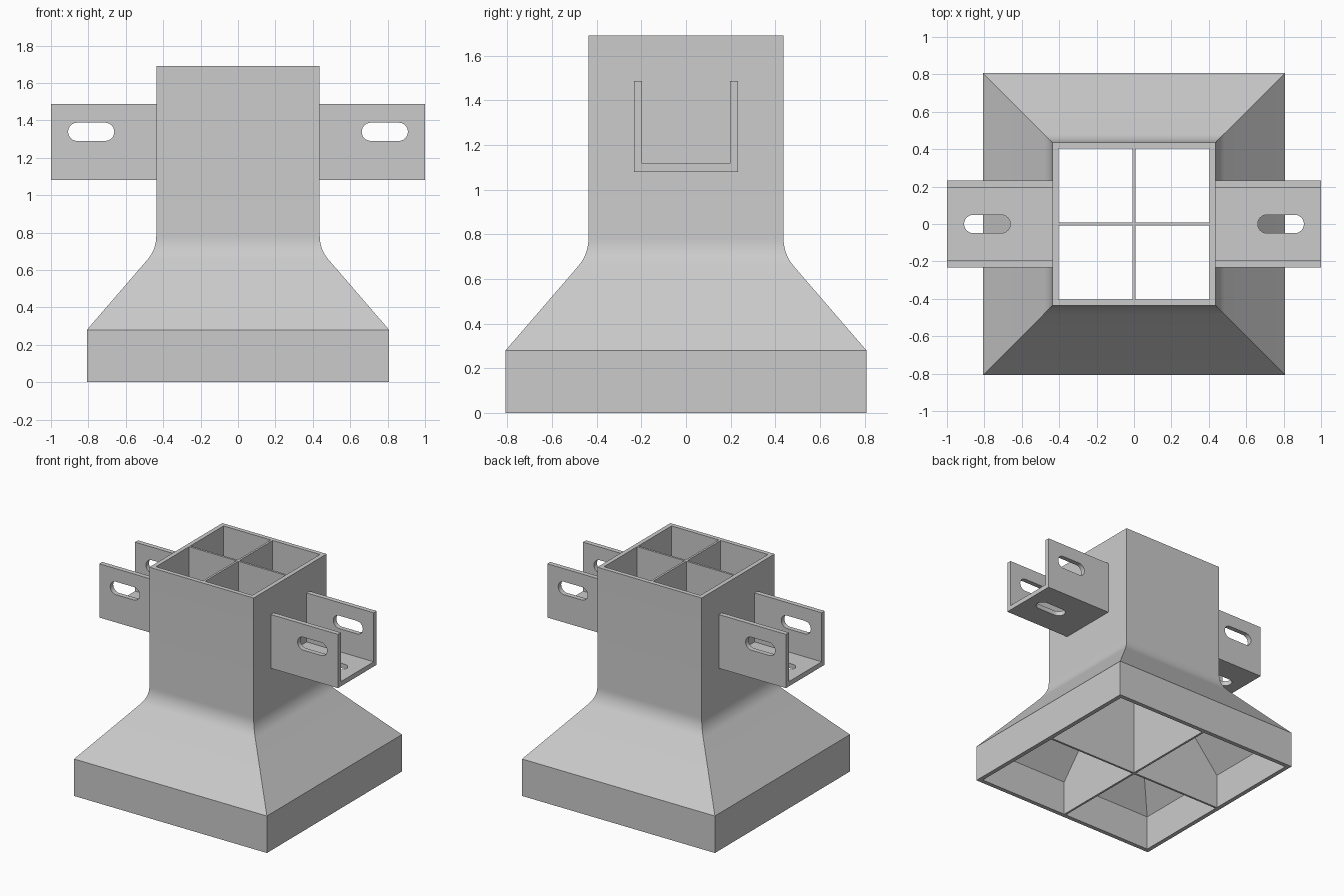
import bpy, bmesh, math

if "Cube" in bpy.data.objects:
    bpy.data.objects.remove(bpy.data.objects["Cube"])

HALF_POST, HALF_BASE, WALL = 0.437, 0.808, 0.033
TOP, SKIRT_TOP, NECK = 1.69, 0.28, 0.71
RIB = 0.016


def finish(name, bm, angle=20):
    bmesh.ops.recalc_face_normals(bm, faces=bm.faces)
    mesh = bpy.data.meshes.new(name)
    bm.to_mesh(mesh)
    bm.free()
    ob = bpy.data.objects.new(name, mesh)
    bpy.context.collection.objects.link(ob)
    bpy.ops.object.select_all(action='DESELECT')
    ob.select_set(True)
    bpy.context.view_layer.objects.active = ob
    bpy.ops.object.shade_smooth_by_angle(angle=math.radians(angle))
    return ob


def prism(name, outline, offset):
    """Extrude a closed 3D outline along an offset vector."""
    bm = bmesh.new()
    face = bm.faces.new([bm.verts.new(p) for p in outline])
    new = bmesh.ops.extrude_face_region(bm, geom=[face])['geom']
    bmesh.ops.translate(bm, vec=offset,
                        verts=[v for v in new if isinstance(v, bmesh.types.BMVert)])
    return finish(name, bm)


def slot(cx, cy, length, width, n=12):
    """2D outline of a round-ended slot."""
    r, d = width / 2, (length - width) / 2
    pts = []
    for side in (1, -1):
        for i in range(n + 1):
            a = math.pi * (i / n - 0.5)
            pts.append((cx + side * (d + r * math.cos(a)), cy + side * r * math.sin(a)))
    return pts


# Hollow post flaring into the skirt: square rings along a closed wall profile
slope = math.atan2(HALF_BASE - HALF_POST, NECK - SKIRT_TOP)
radius = 0.19
tangent = radius * math.tan(slope / 2)
fillet = [(HALF_POST + radius * (1 - math.cos(slope * i / 8)),
           NECK + tangent - radius * math.sin(slope * i / 8)) for i in range(9)]
drop = WALL * math.tan(slope / 2)
inner = [(HALF_BASE - WALL, 0), (HALF_BASE - WALL, SKIRT_TOP - drop),
         (HALF_POST - WALL, NECK - drop), (HALF_POST - WALL, TOP)]
profile = inner + [(HALF_POST, TOP)] + fillet + [(HALF_BASE, SKIRT_TOP), (HALF_BASE, 0)]

bm = bmesh.new()
rings = [[bm.verts.new((sx * h, sy * h, z)) for sx, sy in ((1, 1), (-1, 1), (-1, -1), (1, -1))]
         for h, z in profile]
for k, ring in enumerate(rings):
    nxt = rings[(k + 1) % len(rings)]
    for i in range(4):
        j = (i + 1) % 4
        bm.faces.new((ring[i], ring[j], nxt[j], nxt[i]))
finish("post_and_skirt", bm)

# Crossed inner ribs that follow the inside of the wall
full = inner + [(-h, z) for h, z in reversed(inner)]
prism("rib_across", [(h, -RIB / 2, z) for h, z in full], (0, RIB, 0))
for s, label in ((1, "back"), (-1, "front")):
    half = inner + [(RIB / 2, TOP), (RIB / 2, 0)]
    prism("rib_" + label, [(-RIB / 2, s * h, z) for h, z in half], (RIB, 0, 0))

# Side channel brackets with slots in both cheeks and the floor
W, T, Z0, Z1 = 0.232, 0.036, 1.08, 1.487
channel = [(-W, Z1), (-W, Z0), (W, Z0), (W, Z1),
           (W - T, Z1), (W - T, Z0 + T), (-W + T, Z0 + T), (-W + T, Z1)]
for s, label in ((1, "right"), (-1, "left")):
    bracket = prism("bracket_" + label, [(s * HALF_POST, y, z) for y, z in channel],
                    (s * (1 - HALF_POST), 0, 0))
    cutters = [
        prism("cheek_cutter", [(x, -0.5, z) for x, z in slot(s * 0.785, 1.339, 0.247, 0.098)],
              (0, 1, 0)),
        prism("floor_cutter", [(x, y, Z0 - 0.1) for x, y in slot(s * 0.785, 0, 0.247, 0.098)],
              (0, 0, 0.2))]
    bpy.context.view_layer.objects.active = bracket
    for cutter in cutters:
        mod = bracket.modifiers.new("slot", 'BOOLEAN')
        mod.operation, mod.solver, mod.object = 'DIFFERENCE', 'EXACT', cutter
        bpy.ops.object.modifier_apply(modifier=mod.name)
        bpy.data.objects.remove(cutter)
    bpy.ops.object.select_all(action='DESELECT')
    bracket.select_set(True)
    bpy.ops.object.shade_smooth_by_angle(angle=math.radians(30))
